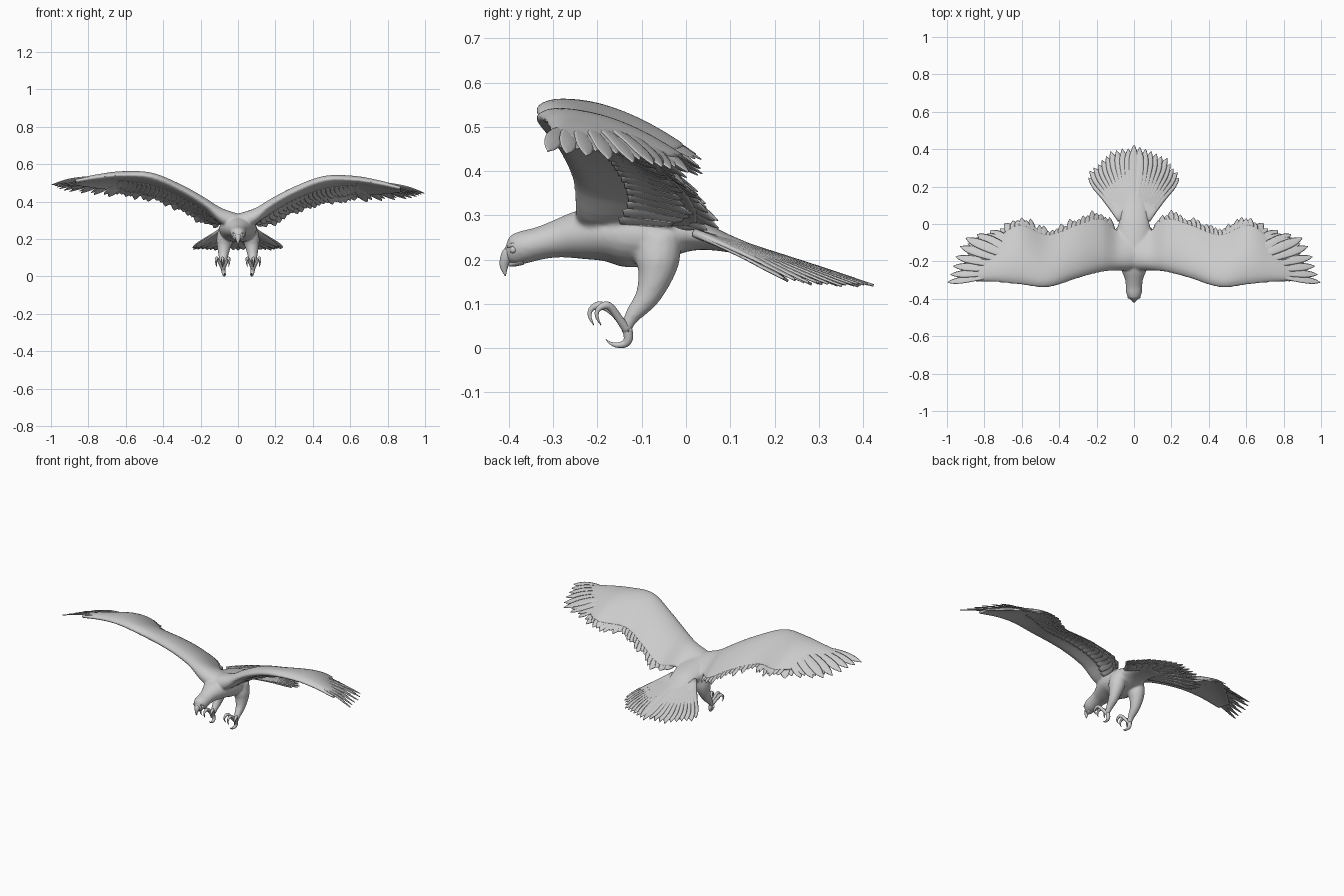
import bpy, bmesh, math, random
from mathutils import Vector as V

if "Cube" in bpy.data.objects:
    bpy.data.objects.remove(bpy.data.objects["Cube"])

random.seed(4)


# ---------- helpers ----------
def spline(keys, vals, t):
    """Smooth interpolation of tuples through keyed values."""
    n = len(keys)
    t = min(max(t, keys[0]), keys[-1])
    i = max(k for k in range(n - 1) if keys[k] <= t)

    def slope(k, c):
        a, b = max(k - 1, 0), min(k + 1, n - 1)
        return (vals[b][c] - vals[a][c]) / (keys[b] - keys[a])
    d = keys[i + 1] - keys[i]
    u = (t - keys[i]) / d
    h = (2*u**3 - 3*u*u + 1, u**3 - 2*u*u + u, 3*u*u - 2*u**3, u**3 - u*u)
    return [h[0]*vals[i][c] + h[1]*d*slope(i, c) + h[2]*vals[i+1][c] + h[3]*d*slope(i+1, c)
            for c in range(len(vals[0]))]


def loft(bm, rings):
    rows = [[bm.verts.new(p) for p in r] for r in rings]
    n = len(rows[0])
    for a, b in zip(rows, rows[1:]):
        for i in range(n):
            bm.faces.new((a[i], a[(i+1) % n], b[(i+1) % n], b[i]))
    bm.faces.new(rows[0][::-1])
    bm.faces.new(rows[-1])


def tube(bm, pts, side=(1, 0, 0), seg=12, steps=4):
    """Elliptic tube; each point is x, y, z, half width, half height."""
    keys = list(range(len(pts)))
    n = (len(pts) - 1) * steps
    samples = [spline(keys, pts, i / steps) for i in range(n + 1)]
    rings = []
    for i, s in enumerate(samples):
        t = (V(samples[min(i+1, n)][:3]) - V(samples[max(i-1, 0)][:3])).normalized()
        sd = V(side)
        sd = (sd - t * sd.dot(t)).normalized()
        up = t.cross(sd)
        w, h = max(s[3], .0008), max(s[4], .0008)
        rings.append([V(s[:3]) + sd * w * math.cos(a) + up * h * math.sin(a)
                      for a in (2 * math.pi * k / seg for k in range(seg))])
    loft(bm, rings)


def finish(bm, name):
    bmesh.ops.recalc_face_normals(bm, faces=bm.faces)
    for f in bm.faces:
        f.smooth = True
    me = bpy.data.meshes.new(name)
    bm.to_mesh(me)
    bm.free()
    ob = bpy.data.objects.new(name, me)
    bpy.context.collection.objects.link(ob)
    return ob


def feather(bm, root, mid, tip, normal, w, h=.005, tilt=.1):
    """Thin pointed blade through three points, lying across the normal."""
    root, mid, tip, normal = V(root), V(mid), V(tip), V(normal).normalized()
    side = (tip - root).cross(normal).normalized() + normal * tilt
    pts = []
    for u, k in ((0, .55), (.3, .9), (.6, 1), (.8, .85), (.93, .45), (1, .03)):
        p = spline([0, .5, 1], [root, mid, tip], u)
        pts.append((*p, w * k, h * (1 - .7 * u)))
    tube(bm, pts, side, seg=8, steps=2)


# ---------- wing surface ----------
# x, leading y, leading z, trailing y, trailing z, thickness
WING = [(0, -.25, .28, -.01, .265, .078), (.09, -.25, .318, -.01, .265, .08),
        (.17, -.256, .382, .06, .268, .06), (.3, -.29, .455, .03, .335, .05),
        (.46, -.338, .516, -.025, .388, .045), (.62, -.323, .517, .03, .408, .034),
        (.75, -.31, .498, -.07, .424, .026), (.87, -.308, .472, -.2, .443, .014)]
KEYS = [w[0] for w in WING]


def lift(x, s):
    return .045 * x ** 1.25 if s < 0 else 0


def wing_at(x, v, s, face=0):
    _, yl, zl, yt, zt, th = spline(KEYS, WING, x)
    c = yt - yl
    half = .5 * th * 3 * math.sqrt(v) * max(1 - v, 0) ** 1.6 + .005 * min(1, v * 10)
    z = zl + (zt - zl) * v + .38 * c * v * (1 - v) + face * half
    return V((s * x, yl + c * v, z + lift(x, s)))


def wing_normal(x, v, s):
    a = wing_at(x + .02, v, s) - wing_at(x - .02, v, s)
    n = a.cross(wing_at(x, v + .05, s) - wing_at(x, v - .05, s))
    return n if n.z > 0 else -n


# ---------- body, thighs and wing arms, fused by remeshing ----------
bm = bmesh.new()
BODY = [(-.408, .218, .012, .014), (-.394, .219, .03, .032), (-.367, .228, .042, .037),
        (-.33, .237, .044, .037), (-.29, .247, .05, .043), (-.24, .256, .071, .055),
        (-.18, .26, .093, .064), (-.12, .254, .101, .072), (-.05, .257, .096, .056),
        (.02, .256, .079, .036), (.1, .235, .065, .019), (.2, .203, .05, .011)]
tube(bm, [(0, *b) for b in BODY], seg=24)
for s in (1, -1):
    tube(bm, [(s*.065, -.06, .255, .04, .05), (s*.07, -.064, .2, .045, .05),
              (s*.075, -.07, .16, .037, .039), (s*.078, -.088, .115, .027, .028),
              (s*.079, -.118, .077, .019, .019), (s*.08, -.133, .05, .014, .013),
              (s*.08, -.135, .032, .012, .012)], seg=16)
    rings = []
    chord = [.9 * (k / 14) ** 1.6 for k in range(15)]
    for i in range(45):
        x = .87 * i / 44
        rings.append([wing_at(x, v, s, 1) for v in chord]
                     + [wing_at(x, v, s, -1) for v in chord[:0:-1]])
    loft(bm, rings)
body = finish(bm, "body")
rm = body.modifiers.new("fuse", 'REMESH')
rm.mode = 'VOXEL'
rm.voxel_size = .006
rm.use_smooth_shade = True
sm = body.modifiers.new("soften", 'SMOOTH')
sm.factor = .5
sm.iterations = 6

# ---------- flight feathers ----------
PRIMARY = [(.69, .005, .398), (.77, -.035, .405), (.84, -.055, .41), (.9, -.075, .415),
           (.93, -.12, .42), (.955, -.175, .427), (.967, -.225, .435),
           (.982, -.27, .44), (.997, -.312, .445)]
for s, side_name in ((1, "left"), (-1, "right")):
    bm = bmesh.new()
    for i in range(23):
        x = .13 + .0235 * i
        xr = x - .025
        tip = wing_at(x, 1 + random.uniform(-.05, .05), s)
        feather(bm, wing_at(xr, .5, s), wing_at((x + xr) / 2, .77, s), tip,
                wing_normal(x, .7, s), .026, .005, .1 * s)
        # shorter under-covert layer, close to the surface
        feather(bm, wing_at(xr, .4, s, -1), wing_at(xr + .01, .6, s, -1),
                wing_at(x, .84 + random.uniform(-.04, .04), s, -1) - V((0, 0, .002)),
                wing_normal(x, .6, s), .024, .003, .1 * s)
    for i, (x, y, z) in enumerate(PRIMARY):
        xr = .6 + .02 * i
        root = wing_at(xr, .6 - .055 * i, s)
        tip = V((s * x, y, z + lift(x, s)))
        mid = (root + tip) / 2 + V((0, 0, .01))
        feather(bm, root, mid, tip, wing_normal(.75, .5, s), .032 - .0014 * i, .007, .13 * s)
        # shorter feather filling the notch to the next primary
        if i < 8:
            b = PRIMARY[i + 1]
            end = V((s * (x + b[0]) / 2, (y + b[1]) / 2, (z + b[2]) / 2 + lift(x, s)))
            end = end.lerp(root, .1 if i < 4 else .2)
            feather(bm, root, (root + end) / 2 + V((0, 0, .007)), end,
                    wing_normal(.75, .5, s), .025 - .0012 * i, .006, .13 * s)
    finish(bm, side_name + "_wing_feathers")

# ---------- tail fan: long top row and shorter, lower under row ----------
bm = bmesh.new()
for count, scale, drop in ((21, 1, 0), (12, .9, .012)):
    for i in range(count):
        k = 2 * i / (count - 1) - 1
        a = k * math.radians(44.5)
        L = scale * (.42 - .065 * k * k + random.uniform(-.016, .004))
        d = V((math.sin(a), math.cos(a), 0))

        def tail_pt(r):
            p = d * r
            p.z = .273 - .31 * p.y - .62 * p.x ** 2 - .006 * abs(k) - drop * r / L
            return p
        root = tail_pt(.03)
        root.x += .05 * k
        feather(bm, root, tail_pt(L * .55), tail_pt(L), (-.9 * d.x * -1 * .3, .3, 1),
                .032, .01, .1 if k > 0 else -.1)
finish(bm, "tail_feathers")

# ---------- beak and eyes ----------
bm = bmesh.new()
tube(bm, [(0, -.38, .217, .024, .022), (0, -.398, .211, .018, .019), (0, -.408, .198, .012, .013),
          (0, -.411, .183, .007, .009), (0, -.408, .163, .001, .001)])
tube(bm, [(0, -.37, .2, .022, .012), (0, -.388, .193, .015, .009), (0, -.4, .187, .004, .003)])
finish(bm, "beak")
bm = bmesh.new()
for s in (1, -1):
    e = bmesh.ops.create_uvsphere(bm, u_segments=12, v_segments=8, radius=.008)
    bmesh.ops.translate(bm, verts=e['verts'], vec=(s * .028, -.39, .222))
    tube(bm, [(s*.018, -.403, .229, .003, .002), (s*.029, -.391, .233, .005, .003),
              (s*.036, -.37, .232, .003, .002)], side=(0, 0, 1), seg=8)
finish(bm, "eyes_and_brows")

# ---------- feet ----------
for s, side_name in ((1, "left"), (-1, "right")):
    bm = bmesh.new()
    for dx, dy in ((-.03, .008), (.002, -.008), (.034, .008)):
        cx = s * .08
        tube(bm, [(cx, -.132, .04, .011, .011),
                  (cx + s*dx*.45, -.152, .068, .009, .009),
                  (cx + s*dx*.8, -.172 + dy*.5, .09, .0085, .009),
                  (cx + s*dx, -.19 + dy, .097, .009, .009),
                  (cx + s*dx*1.1, -.207 + dy, .087, .006, .006),
                  (cx + s*dx*1.1, -.209 + dy, .07, .004, .004),
                  (cx + s*dx, -.2 + dy, .052, .001, .001)], seg=10)
    # hind toe and talon
    tube(bm, [(s*.08, -.133, .045, .012, .012), (s*.077, -.13, .023, .011, .011),
              (s*.074, -.138, .01, .009, .009), (s*.072, -.157, .007, .006, .006),
              (s*.072, -.172, .012, .003, .003), (s*.072, -.181, .02, .001, .001)], seg=10)
    finish(bm, side_name + "_foot")
